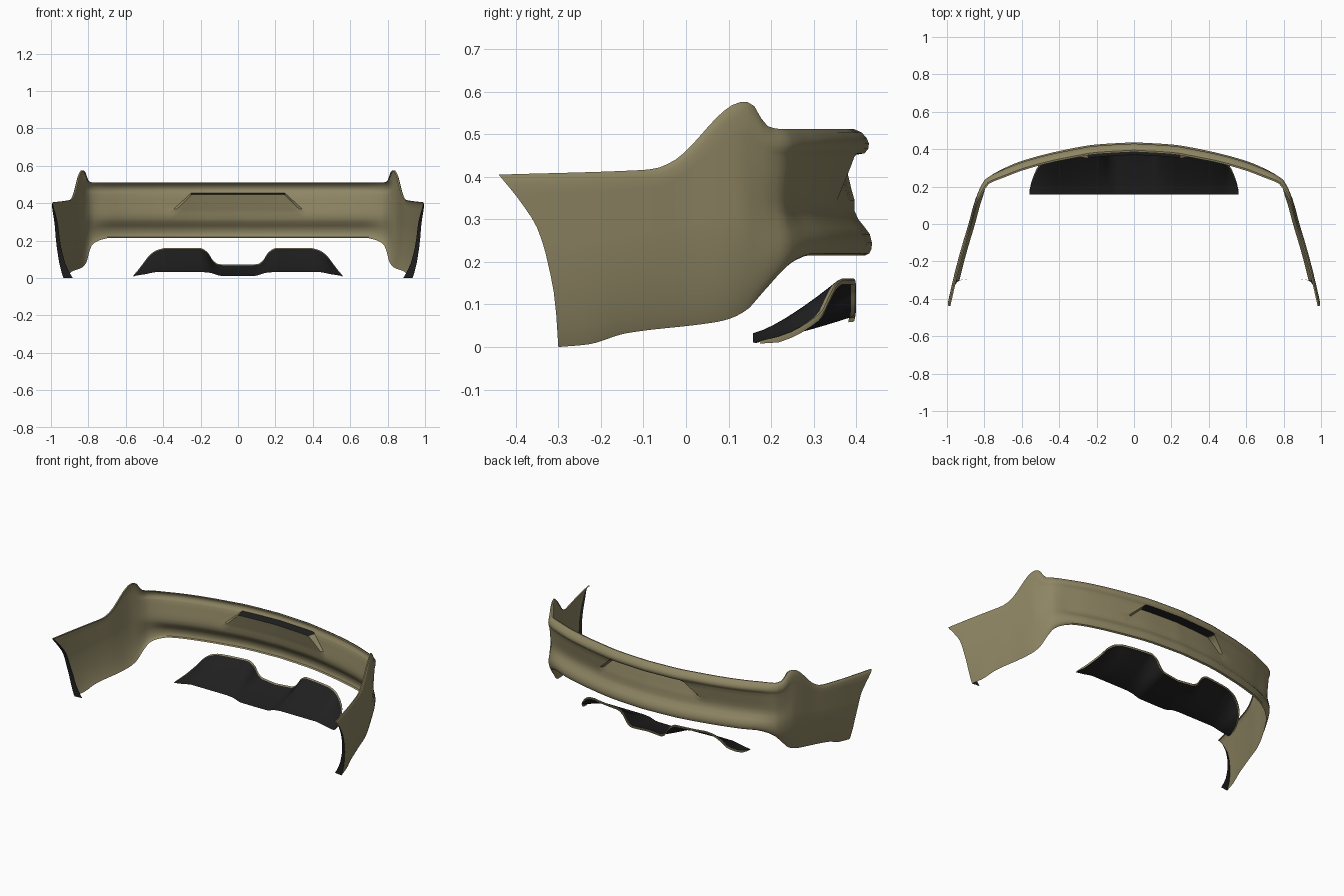
import bpy
import math

cube = bpy.data.objects.get("Cube")
if cube:
    bpy.data.objects.remove(cube)


def material(name, rgb):
    m = bpy.data.materials.new(name)
    m.use_nodes = True
    m.diffuse_color = (*rgb, 1)
    m.node_tree.nodes["Principled BSDF"].inputs["Base Color"].default_value = (*rgb, 1)
    return m


OLIVE = material("olive paint", (.27, .235, .125))
BLACK = material("black plastic", (.014, .014, .014))


def lerp(a, b, t):
    return a + (b - a) * t


def curve(*pts):
    """Smooth, non-overshooting function through (input, output) points."""
    pts = sorted(pts)
    n = len(pts)
    d = [(pts[i + 1][1] - pts[i][1]) / (pts[i + 1][0] - pts[i][0]) for i in range(n - 1)]
    m = [d[0]]
    for a, b in zip(d, d[1:]):
        m.append(2 * a * b / (a + b) if a * b > 0 else 0)
    m.append(d[-1])

    def f(x):
        x = min(max(x, pts[0][0]), pts[-1][0])
        i = 0
        while i < n - 2 and x > pts[i + 1][0]:
            i += 1
        h = pts[i + 1][0] - pts[i][0]
        t = (x - pts[i][0]) / h
        s = t * t * (3 - 2 * t)
        return (lerp(pts[i][1], pts[i + 1][1], s)
                + h * t * (1 - t) * (m[i] * (1 - t) - m[i + 1] * t))
    return f


def sheet(name, grid, is_black):
    """Skin a grid of points (columns of rows), mirrored across x."""
    cols, rows = len(grid), len(grid[0])
    faces, black = [], []
    for c in range(cols - 1):
        for r in range(rows - 1):
            a = c * rows + r
            faces.append((a, a + rows, a + rows + 1, a + 1))
            black.append(is_black(c, r))
    mesh = bpy.data.meshes.new(name)
    mesh.from_pydata([p for col in grid for p in col], [], faces)
    mesh.materials.append(OLIVE)
    mesh.materials.append(BLACK)
    for poly, b in zip(mesh.polygons, black):
        poly.material_index = int(b)
    ob = bpy.data.objects.new(name, mesh)
    bpy.context.collection.objects.link(ob)
    mod = ob.modifiers.new("mirror", "MIRROR")
    mod.merge_threshold = .0005
    bpy.ops.object.select_all(action="DESELECT")
    ob.select_set(True)
    bpy.context.view_layer.objects.active = ob
    bpy.ops.object.shade_smooth_by_angle(angle=math.radians(35))
    return ob


# Plan outline of the bumper: rear arc, then side arms
rear_y = curve((0, .437), (.2, .425), (.4, .39), (.6, .337), (.72, .288), (.77, .262), (.8, .24))
arm_x = curve((.24, .8), (.2, .823), (.1, .858), (0, .885), (-.1, .915), (-.2, .943),
              (-.3, .968), (-.44, 1))
# Side outline: top edge, bottom edge and wheel arch
top_z = curve((.23, .512), (.2, .52), (.15, .576), (.135, .576), (-.03, .437), (-.07, .42),
              (-.1, .416), (-.44, .405))
bottom_z = curve((.3, .215), (.27, .2), (.2, .135), (.15, .092), (.12, .073), (.08, .06),
                 (-.14, .032), (-.23, .006), (-.3, 0))
arch_y = curve((0, -.3), (.1, -.307), (.2, -.325), (.28, -.35), (.34, -.388), (.405, -.44))

# Upright section: height, inset at the rear, inset on the arms
SECTION = [(.51, .052, .018), (.512, .042, .01), (.504, .024, .005), (.49, .012, .002),
           (.478, .007, .001), (.465, .009, 0), (.455, .018, 0), (.447, .022, 0),
           (.42, .027, 0), (.395, .032, 0), (.37, .037, 0), (.345, .041, 0), (.32, .041, 0),
           (.3, .032, 0), (.28, .016, .003), (.265, .005, .007), (.245, 0, .014),
           (.23, .001, .023), (.22, .006, .03), (.215, .016, .035)]
SHELF = 6
CREASE, LOW, HIGH = .3, .215, .512


def shape_point(x, y, inset, turn):
    a = turn * math.pi / 2
    return x - inset * math.sin(a), y - inset * math.cos(a)


def recess_column(k, deep):
    col = []
    for z, inset, _ in SECTION:
        x = k * lerp(.37, .25, (min(max(z, .345), .455) - .345) / .11)
        if deep and .345 < z < .45:
            inset += .045 * (z - .345) / .102
        col.append((x, rear_y(x) - inset, z))
    return col


def rear_column(x):
    turn = .5 * max(0, (x - .6) / .2) ** 2
    col = []
    for z, rear, side in SECTION:
        if z < CREASE:
            z = lerp(bottom_z(rear_y(x)), CREASE, (z - LOW) / (CREASE - LOW))
        col.append((*shape_point(x, rear_y(x), lerp(rear, side, turn), turn), z))
    return col


def arm_column(t):
    turn = min(1, .5 + t * 3)
    top, bottom = top_z(lerp(.24, -.44, t)), bottom_z(lerp(.24, -.3, t))
    crease = lerp(CREASE, .22, t)
    col = []
    for z, rear, side in SECTION:
        if z < CREASE:
            z = lerp(bottom, crease, (z - LOW) / (CREASE - LOW))
        else:
            z = lerp(crease, top, (z - CREASE) / (HIGH - CREASE))
        y = lerp(.24, arch_y(z), t)
        col.append((*shape_point(arm_x(y), y, lerp(rear, side, turn), turn), z))
    return col


# Bumper skin with the plate recess and its dark shelf
columns = [recess_column(i / 10 * .95, True) for i in range(11)]
columns.append(recess_column(1, False))
columns += [rear_column(.42 + .02 * i) for i in range(19)]
columns += [arm_column(i / 36) for i in range(37)]
sheet("bumper_skin", columns, lambda c, r: r == SHELF and c < 11)

# Wheel arch return flange
flange_width = curve((0, .05), (.07, .033), (.15, .024), (.33, .015), (.405, .003))
flange = [[(x, y, z), (x - flange_width(z) * .5, y + .004, z), (x - flange_width(z), y + .006, z)]
          for x, y, z in columns[-1]]
sheet("wheel_arch_flange", flange, lambda c, r: True)

# Lower diffuser: ramp from a straight front edge to a twin-lobed rear edge
lobe_z = curve((0, .072), (.1, .074), (.13, .09), (.165, .14), (.205, .161), (.38, .161),
               (.43, .151), (.47, .125), (.51, .075), (.54, .036), (.56, .014))
lobe_y = curve((0, .383), (.15, .4), (.3, .386), (.42, .36), (.5, .325), (.53, .275),
               (.55, .22), (.56, .175))
front_z = curve((0, .011), (.09, .012), (.15, .028), (.2, .032), (.43, .032), (.5, .02), (.56, .011))


def diffuser_column(x):
    y0, z0, y1, z1 = .157, front_z(x), lobe_y(x), lobe_z(x)
    col = [(x, lerp(y0, y1 - .012, s), lerp(z0, z1 - .005, s ** 1.3))
           for s in (i / 8 for i in range(9))]
    return col + [(x, y1 - .003, z1), (x, y1, z1 - .004), (x, y1 - .002, max(z1 - .014, .008))]


sheet("lower_diffuser", [diffuser_column(.01 * i) for i in range(57)], lambda c, r: r < 8)

# Rest the lowest edge on the ground
for ob in bpy.context.selected_objects:
    ob.select_set(False)
